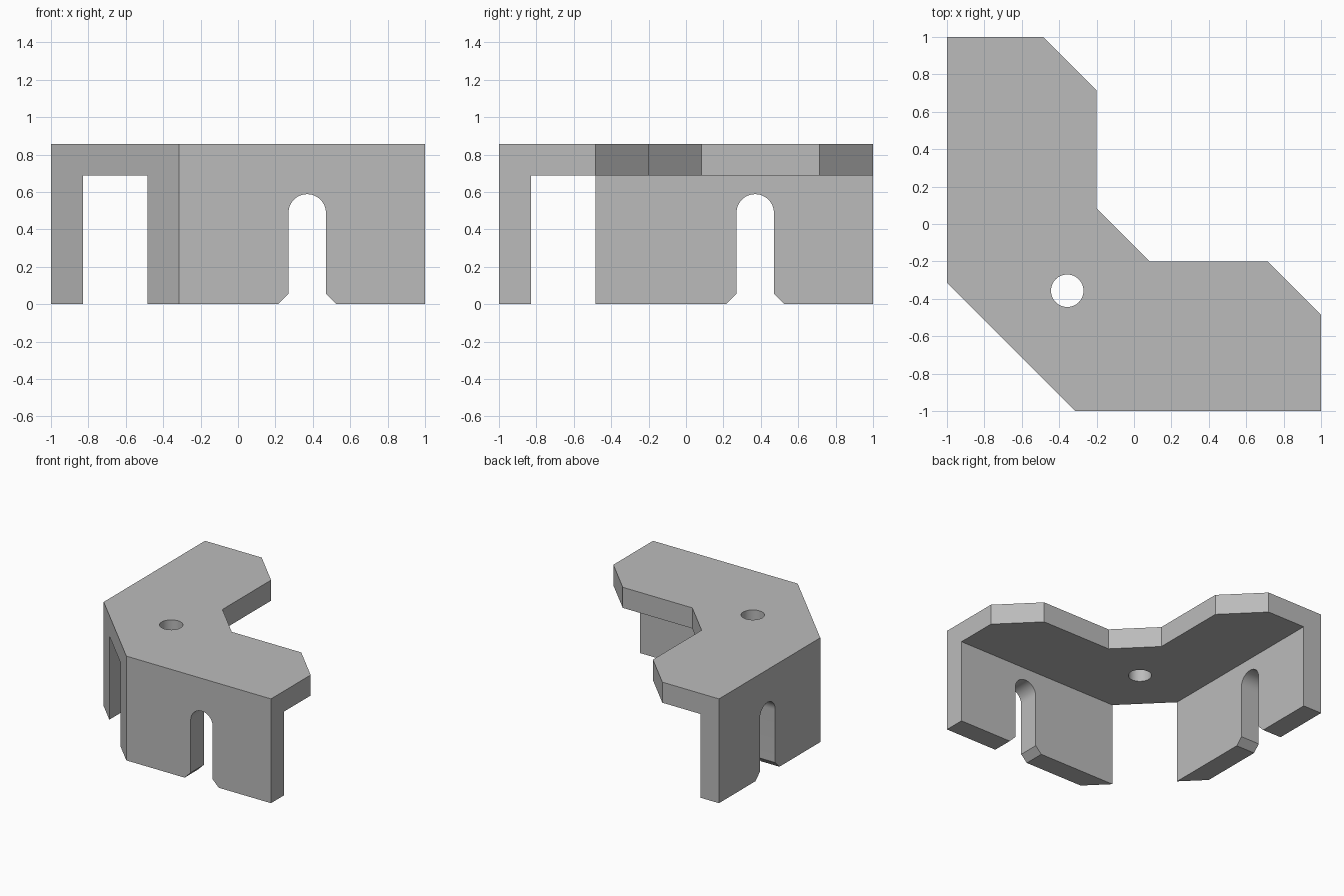
import bpy
import bmesh
from math import cos, sin, pi, radians

if "Cube" in bpy.data.objects:
    bpy.data.objects.remove(bpy.data.objects["Cube"], do_unlink=True)

HEIGHT, UNDERSIDE = 0.857, 0.688   # top and bottom of the plate
WALL = -0.83                       # inner face of both walls

grey = bpy.data.materials.new("plain grey")
grey.use_nodes = True
grey.diffuse_color = (0.5, 0.5, 0.5, 1)
grey.node_tree.nodes["Principled BSDF"].inputs["Base Color"].default_value = (0.5, 0.5, 0.5, 1)


def prism(name, profile, low, high, place):
    """Extrude a 2D profile from low to high; place maps (u, v, depth) to xyz."""
    bm = bmesh.new()
    base = bm.faces.new([bm.verts.new(place(u, v, low)) for u, v in profile])
    start = bm.verts[:]
    top = bmesh.ops.extrude_face_region(bm, geom=[base])["geom"]
    ends = [g for g in top if isinstance(g, bmesh.types.BMVert)]
    bm.verts.ensure_lookup_table()
    for vert, (u, v) in zip(ends, [(e.co.copy(), None) for e in ends]):
        vert.co = u + (place_vector(place) * (high - low))
    bmesh.ops.recalc_face_normals(bm, faces=bm.faces[:])
    mesh = bpy.data.meshes.new(name)
    bm.to_mesh(mesh)
    bm.free()
    mesh.materials.append(grey)
    obj = bpy.data.objects.new(name, mesh)
    bpy.context.collection.objects.link(obj)
    return obj


def place_vector(place):
    from mathutils import Vector
    return Vector(place(0, 0, 1)) - Vector(place(0, 0, 0))


def upward(u, v, d):
    return (u, v, d)


def along_y(u, v, d):
    return (u, d, v)


def along_x(u, v, d):
    return (d, u, v)


def arc(cu, cv, radius, sweep, steps):
    return [(cu + radius * cos(sweep * i / steps), cv + radius * sin(sweep * i / steps))
            for i in range(steps + 1)]


# Solid L-shaped block, symmetric about the diagonal
half = [(-0.315, -1), (1, -1), (1, -0.485), (0.715, -0.2), (0.083, -0.2)]
outline = half + [(y, x) for x, y in reversed(half)]
bracket = prism("corner_bracket", outline, 0, HEIGHT, upward)

# Hollow under the plate, leaving two walls
room = [(WALL, WALL), (1.2, WALL), (1.2, 1.2), (WALL, 1.2)]
cutters = [prism("room_cutter", room, -0.2, UNDERSIDE, upward)]

# Round-topped slot with a flared mouth, one in each wall
mid, r = 0.37, 0.1
slot = [(mid - r, 0.055), (mid - r - 0.255, -0.2), (mid + r + 0.255, -0.2), (mid + r, 0.055)]
slot += arc(mid, 0.488, r, pi, 24)
cutters.append(prism("front_slot_cutter", slot, -1.2, -0.6, along_y))
cutters.append(prism("side_slot_cutter", slot, -1.2, -0.6, along_x))

# Screw hole through the plate
hole = arc(-0.357, -0.357, 0.087, 2 * pi, 48)[:-1]
cutters.append(prism("hole_cutter", hole, 0.5, 1.1, upward))

bpy.ops.object.select_all(action='DESELECT')
bpy.context.view_layer.objects.active = bracket
bracket.select_set(True)
for cutter in cutters:
    cutter.hide_render = True
    cut = bracket.modifiers.new(cutter.name, 'BOOLEAN')
    cut.operation = 'DIFFERENCE'
    cut.solver = 'EXACT'
    cut.object = cutter
    bpy.ops.object.modifier_apply(modifier=cut.name)
    bpy.data.objects.remove(cutter, do_unlink=True)

bpy.ops.object.shade_smooth_by_angle(angle=radians(30))
